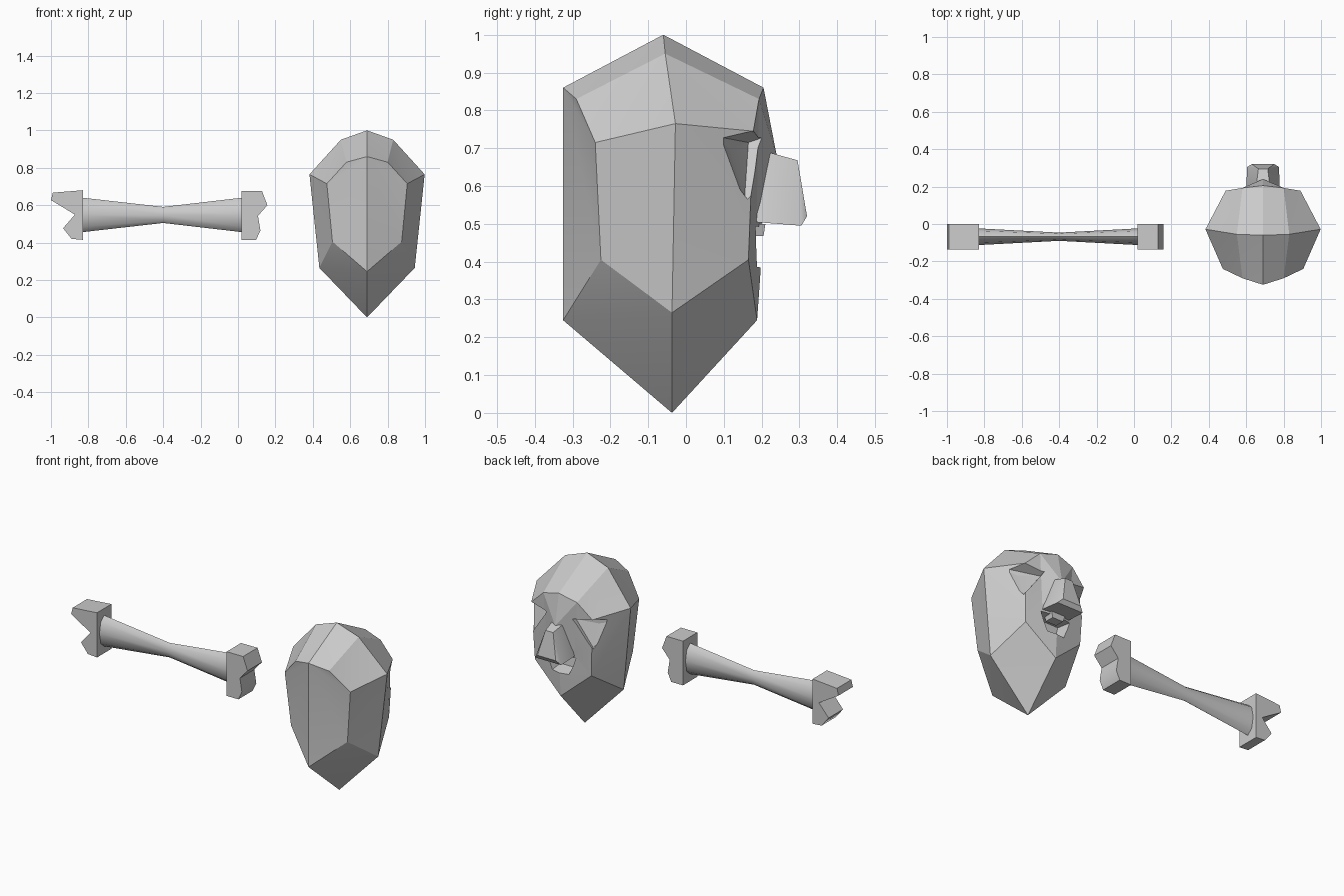
import bpy, bmesh, math

if "Cube" in bpy.data.objects:
    bpy.data.objects.remove(bpy.data.objects["Cube"])

CX = 0.69  # centre of the head along x


def make_object(name, bm):
    bmesh.ops.recalc_face_normals(bm, faces=bm.faces[:])
    me = bpy.data.meshes.new(name)
    bm.to_mesh(me)
    bm.free()
    ob = bpy.data.objects.new(name, me)
    bpy.context.collection.objects.link(ob)
    return ob


def smooth(ob, angle=30):
    bpy.ops.object.select_all(action='DESELECT')
    bpy.context.view_layer.objects.active = ob
    ob.select_set(True)
    bpy.ops.object.shade_smooth_by_angle(angle=math.radians(angle))


def hull(name, pts):
    bm = bmesh.new()
    for x, y, z in pts:
        bm.verts.new((CX + x, y, z))
    res = bmesh.ops.convex_hull(bm, input=bm.verts[:])
    junk = {v for v in res['geom_interior'] if isinstance(v, bmesh.types.BMVert)}
    bmesh.ops.delete(bm, geom=list(junk), context='VERTS')
    return make_object(name, bm)


def both(pts):
    return [(s * x, y, z) for x, y, z in pts for s in (1, -1)]


# Head: three half outlines (back, middle, front), skinned and mirrored
back = [(0, -.325, .86), (.11, -.29, .83), (.215, -.24, .715), (.185, -.225, .405), (0, -.325, .245)]
mid = [(0, -.06, 1), (.14, -.055, .95), (.308, -.028, .765), (.255, -.037, .265), (0, -.037, 0)]
front = [(0, .205, .86), (.11, .193, .83), (.2, .178, .745), (.185, .165, .405), (0, .188, .245)]
bm = bmesh.new()
for s in (1, -1):
    mk = lambda p: bm.verts.new((CX + s * p[0], p[1], p[2]))
    B, M, F = ([mk(p) for p in ring] for ring in (back, mid, front))
    for i in range(4):
        bm.faces.new((B[i], B[i + 1], M[i + 1], M[i]))
        bm.faces.new((M[i], M[i + 1], F[i + 1], F[i]))
    bm.faces.new(B)
    # face: brow, nose root, lip and chin points
    brow, lip, chin, cheek = [mk(p) for p in
                              ((0, .24, .68), (0, .2, .5), (0, .197, .372), (.09, .187, .53))]
    for tri in ((F[0], F[1], brow), (F[1], F[2], cheek), (F[1], cheek, brow), (brow, cheek, lip),
                (F[2], F[3], cheek), (cheek, F[3], chin), (cheek, chin, lip), (F[3], F[4], chin)):
        bm.faces.new(tri)
bmesh.ops.remove_doubles(bm, verts=bm.verts[:], dist=1e-4)
bmesh.ops.triangulate(bm, faces=bm.faces[:])
head = make_object("head", bm)

# Eye sockets and mouth opening
cutters = []
for s in (1, -1):
    pts = [(.085, .165, .715), (.2, .115, .7), (.19, .155, .57),
           (.085, .28, .755), (.33, .06, .735), (.23, .2, .54)]
    cutters.append(hull("eye_cutter", [(s * x, y, z) for x, y, z in pts]))
cutters.append(hull("mouth_cutter", both([(.08, .11, .49), (.05, .12, .4),
                                          (.115, .26, .495), (.06, .26, .372)])))
for c in cutters:
    c.hide_render = True
    c.hide_set(True)
    m = head.modifiers.new("cut", 'BOOLEAN')
    m.operation = 'DIFFERENCE'
    m.solver = 'EXACT'
    m.object = c
bpy.context.view_layer.update()
dg = bpy.context.evaluated_depsgraph_get()
carved = bpy.data.meshes.new_from_object(head.evaluated_get(dg))
head.modifiers.clear()
head.data = carved
for c in cutters:
    bpy.data.objects.remove(c)
smooth(head, 12)

# Nose and upper lip
nose = hull("nose", both([(.035, .215, .69), (.025, .243, .68), (.025, .295, .668), (.06, .32, .52),
                          (.085, .305, .495), (.09, .18, .505), (.05, .18, .6)]))
smooth(nose, 40)
upper_lip = hull("upper_lip", both([(.045, .15, .5), (.045, .21, .5), (.035, .205, .468), (.035, .15, .468)]))


# Bone shaft: octagonal sections pinched at the middle
bm = bmesh.new()
rings = []
for x, ry, rz in ((-.84, .045, .093), (-.4, .022, .043), (.03, .045, .093)):
    ring = []
    for k in range(8):
        a = math.tau * k / 8
        ring.append(bm.verts.new((x, -.068 + ry * math.cos(a), .548 + rz * math.sin(a))))
    rings.append(ring)
for a, b in zip(rings, rings[1:]):
    for k in range(8):
        bm.faces.new((a[k], a[(k + 1) % 8], b[(k + 1) % 8], b[k]))
bm.faces.new(rings[0])
bm.faces.new(rings[-1])
smooth(make_object("bone_shaft", bm), 50)


# Bone knuckles: notched outlines with thickness
def knuckle(name, outline):
    bm = bmesh.new()
    f = bm.faces.new([bm.verts.new((x, -.135, z)) for x, z in outline])
    ext = bmesh.ops.extrude_face_region(bm, geom=[f])
    bmesh.ops.translate(bm, vec=(0, .135, 0),
                        verts=[v for v in ext['geom'] if isinstance(v, bmesh.types.BMVert)])
    smooth(make_object(name, bm), 50)


knuckle("bone_end_right", [(.02, .677), (.128, .677), (.157, .6), (.107, .543),
                           (.12, .465), (.097, .415), (.02, .415)])
knuckle("bone_end_left", [(-.83, .68), (-.99, .667), (-1, .627), (-.872, .55),
                          (-.935, .477), (-.89, .42), (-.83, .415)])
